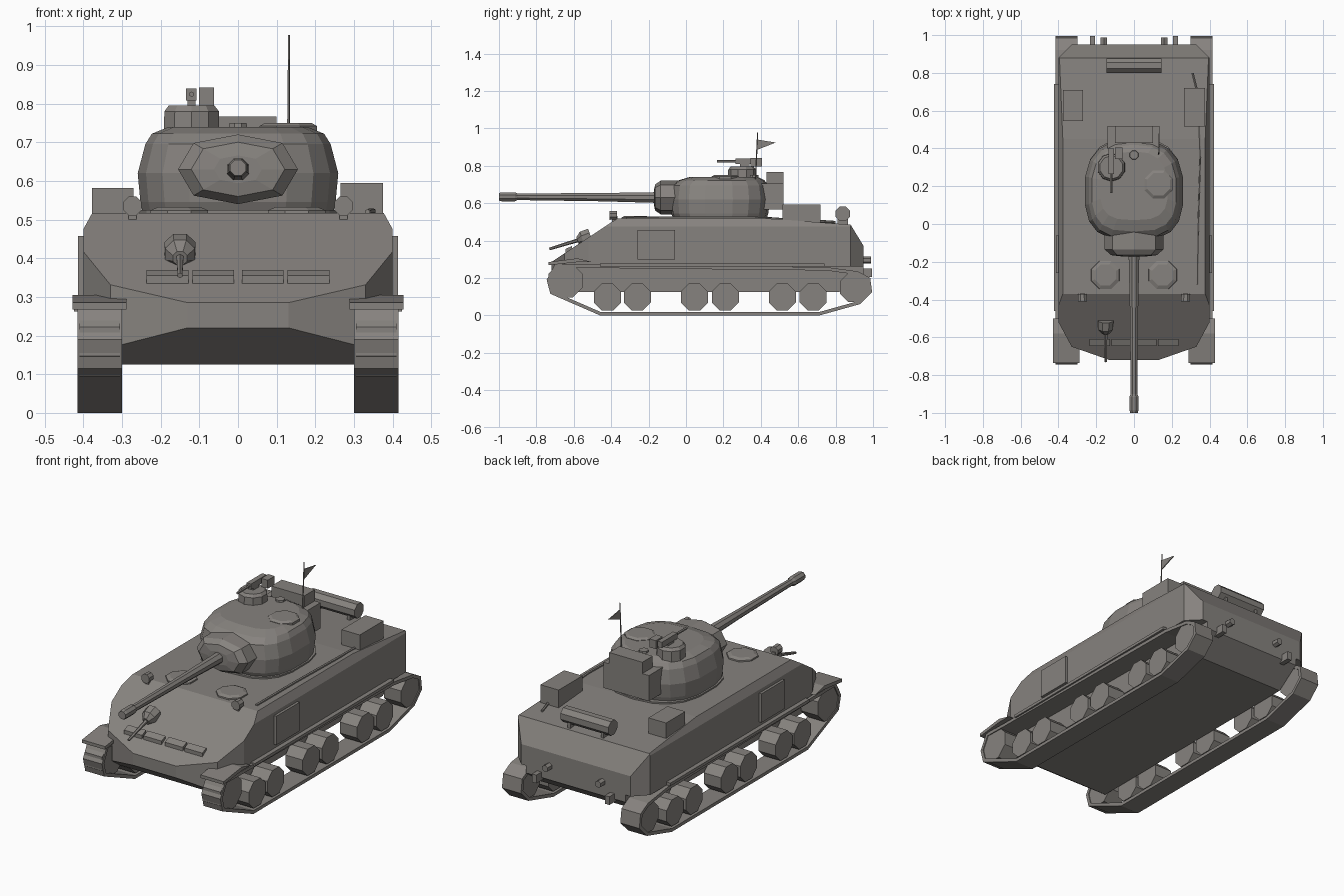
import bpy, bmesh, math
from mathutils import Vector

mat = bpy.data.materials.new("warm_grey")
mat.diffuse_color = (0.24, 0.225, 0.21, 1)


def finish(name, bm):
    bmesh.ops.recalc_face_normals(bm, faces=bm.faces[:])
    me = bpy.data.meshes.new(name)
    bm.to_mesh(me)
    bm.free()
    me.materials.append(mat)
    ob = bpy.data.objects.new(name, me)
    bpy.context.collection.objects.link(ob)
    return ob


def loft(name, rings, closed=False):
    """Skin a list of equal-length rings; closed joins last ring to first."""
    bm = bmesh.new()
    vs = [[bm.verts.new(p) for p in r] for r in rings]
    n = len(vs[0])
    for i in range(len(vs) if closed else len(vs) - 1):
        a, b = vs[i], vs[(i + 1) % len(vs)]
        for k in range(n):
            bm.faces.new((a[k], a[(k + 1) % n], b[(k + 1) % n], b[k]))
    if not closed:
        bm.faces.new(vs[0])
        bm.faces.new(vs[-1])
    return finish(name, bm)


def box_bm(x0, x1, y0, y1, z0, z1):
    bm = bmesh.new()
    bmesh.ops.create_cube(bm, size=1)
    for v in bm.verts:
        v.co = (x1 if v.co.x > 0 else x0, y1 if v.co.y > 0 else y0, z1 if v.co.z > 0 else z0)
    return bm


def box(name, *b):
    return finish(name, box_bm(*b))


def tube(name, stations, sides=8):
    """Round part through (point, radius) stations along a straight or bent path."""
    d = (Vector(stations[-1][0]) - Vector(stations[0][0])).normalized()
    up = Vector((0, 0, 1)) if abs(d.z) < 0.9 else Vector((0, 1, 0))
    u = d.cross(up).normalized()
    w = u.cross(d)
    rings = []
    for p, r in stations:
        rings.append([Vector(p) + r * (math.cos(a) * u + math.sin(a) * w)
                      for a in [2 * math.pi * (k + 0.5) / sides for k in range(sides)]])
    return loft(name, rings)


def prism(name, profile, x0, x1):
    """Extrude a (y, z) profile along x."""
    return loft(name, [[(x, y, z) for y, z in profile] for x in (x0, x1)])


def clip(bm, co, no):
    """Cut away everything on the normal's side of a plane and cap it."""
    r = bmesh.ops.bisect_plane(bm, geom=bm.verts[:] + bm.edges[:] + bm.faces[:],
                               plane_co=co, plane_no=no, clear_outer=True)
    edges = [e for e in r["geom_cut"] if isinstance(e, bmesh.types.BMEdge)]
    if edges:
        bmesh.ops.edgeloop_fill(bm, edges=edges)


def clip_front_corners(bm):
    for s in (-1, 1):
        clip(bm, (s * 0.33, -0.65, 0), (s * 0.13, -0.07, 0))
        clip(bm, (s * 0.33, -0.65, 0), (s * 0.07, -0.20, 0))


# Upper hull: box clipped by glacis, deck slopes and corner chamfers
bm = box_bm(-0.40, 0.40, -0.72, 0.95, 0.26, 0.517)
clip(bm, (0, -0.38, 0.51), (0, -0.225, 0.34))
clip(bm, (0, 0.45, 0.517), (0, 0.032, 0.43))
clip(bm, (0, 0.88, 0.485), (0, 0.115, 0.07))
for s in (-1, 1):
    clip(bm, (s * 0.40, 0, 0.475), (s * 0.04, 0, 0.022))
    clip(bm, (s * 0.40, 0.88, 0), (s * 0.07, 0.07, 0))
clip_front_corners(bm)
finish("upper_hull", bm)

# Lower hull between the tracks
bm = box_bm(-0.30, 0.30, -0.72, 0.95, 0.125, 0.26)
clip(bm, (0, -0.72, 0.22), (0, -0.095, -0.13))
clip(bm, (0, 0.82, 0.125), (0, 0.095, -0.13))
clip_front_corners(bm)
finish("lower_hull", bm)

# Tracks: closed belt with inner offset
path = [(-0.70, 0.275), (-0.745, 0.19), (-0.725, 0.115), (-0.46, 0.0), (0.715, 0.0),
        (0.93, 0.06), (0.995, 0.125), (0.985, 0.20), (0.92, 0.235), (0.75, 0.258), (-0.55, 0.272)]
inner = []
for i, p in enumerate(path):
    p, a, b = Vector(p), Vector(path[i - 1]), Vector(path[(i + 1) % len(path)])
    e1, e2 = (p - a).normalized(), (b - p).normalized()
    n1, n2 = Vector((-e1.y, e1.x)), Vector((-e2.y, e2.x))
    m = (n1 + n2).normalized()
    inner.append(p + m * 0.018 / max(0.5, m.dot(n1)))
for s in (-1, 1):
    side = "right" if s > 0 else "left"
    rings = [[(s * 0.30, *o), (s * 0.415, *o), (s * 0.415, *q), (s * 0.30, *q)]
             for o, q in zip(path, inner)]
    loft("track_" + side, rings, closed=True)

    # Wheels
    for y, z, r in [(-0.42, 0.098, 0.078), (-0.26, 0.098, 0.078), (0.045, 0.098, 0.078),
                    (0.21, 0.098, 0.078), (0.515, 0.098, 0.078), (0.68, 0.098, 0.078),
                    (-0.645, 0.185, 0.098), (0.90, 0.148, 0.084)]:
        tube("wheel_" + side, [((s * 0.305, y, z), r), ((s * 0.41, y, z), r)])

    # Fender, side flange and side armour plate
    prism("fender_" + side, [(-0.735, 0.268), (-0.735, 0.285), (-0.58, 0.305), (-0.50, 0.285), (-0.58, 0.285)],
          s * 0.288, s * 0.428)
    box("flange_" + side, *sorted((s * 0.39, s * 0.424)), -0.46, 0.74, 0.262, 0.278)
    box("side_plate_" + side, *sorted((s * 0.39, s * 0.414)), -0.26, -0.06, 0.30, 0.457)

    # Crew hatch, headlight, rear fittings
    tube("hull_hatch_" + side, [((s * 0.152, -0.27, 0.51), 0.082), ((s * 0.152, -0.27, 0.524), 0.08),
                                ((s * 0.152, -0.27, 0.532), 0.06)])
    tube("headlight_" + side, [((s * 0.273, -0.41, 0.535), 0.026), ((s * 0.273, -0.37, 0.535), 0.024)])
    box("headlight_foot_" + side, *sorted((s * 0.263, s * 0.283)), -0.395, -0.365, 0.495, 0.53)
    tube("tow_hook_" + side, [((s * 0.16, 0.94, 0.295), 0.019), ((s * 0.16, 0.988, 0.295), 0.019)], 6)
    box("tow_bracket_" + side, *sorted((s * 0.207, s * 0.234)), 0.92, 0.995, 0.205, 0.25)

# Spare bars on the front slope
for x in (-0.182, -0.064, 0.064, 0.182):
    prism("front_bar", [(-0.645, 0.33), (-0.645, 0.355), (-0.61, 0.37), (-0.61, 0.33)], x - 0.054, x + 0.054)

# Hull machine gun
tube("hull_gun_ball", [((-0.15, -0.51, 0.425), 0.044), ((-0.15, -0.555, 0.41), 0.042),
                       ((-0.15, -0.58, 0.40), 0.02)])
tube("hull_gun_barrel", [((-0.15, -0.55, 0.41), 0.011), ((-0.15, -0.73, 0.355), 0.007)], 6)

# Turret: squarish rings lofted upward
def plan(rx, y0, y1, z, sides=18):
    yc, pts = 0.185, []
    for k in range(sides):
        a = 2 * math.pi * (k + 0.5) / sides
        c, q = math.cos(a), math.sin(a)
        e = 2 / (3.0 if q < 0 else 2.5)
        ry = (yc - y0) if q < 0 else (y1 - yc)
        pts.append((rx * math.copysign(abs(c) ** e, c), yc + ry * math.copysign(abs(q) ** e, q), z))
    return pts


loft("turret", [plan(0.248, -0.065, 0.43, 0.512), plan(0.255, -0.08, 0.44, 0.545), plan(0.262, -0.085, 0.45, 0.62),
                plan(0.242, -0.075, 0.44, 0.695), plan(0.225, -0.04, 0.42, 0.722), plan(0.18, 0.02, 0.385, 0.74)])
loft("turret_ring", [plan(0.26, -0.085, 0.46, 0.51), plan(0.26, -0.085, 0.46, 0.525)])

# Gun shield: flattened octagon rings
def shield(k, y):
    pts = [(0.155, 0.0), (0.115, 0.068), (0, 0.09), (-0.115, 0.068),
           (-0.155, 0.0), (-0.115, -0.068), (0, -0.09), (0.115, -0.068)]
    return [(x * k, y, 0.63 + z * k) for x, z in pts]


loft("gun_shield", [shield(1, -0.02), shield(1, -0.135), shield(0.78, -0.165), shield(0.4, -0.172)])
tube("main_gun", [((0, -0.15, 0.63), 0.031), ((0, -0.45, 0.632), 0.024), ((0, -0.90, 0.634), 0.019),
                  ((0, -0.915, 0.634), 0.026), ((0, -0.985, 0.634), 0.026), ((0, -1.0, 0.634), 0.022)])

# Cupola, loader hatch, vent
tube("cupola", [((-0.12, 0.30, 0.71), 0.076), ((-0.12, 0.30, 0.78), 0.074), ((-0.12, 0.30, 0.795), 0.062)], 10)
tube("turret_hatch", [((0.13, 0.21, 0.715), 0.08), ((0.13, 0.21, 0.742), 0.08), ((0.13, 0.21, 0.75), 0.065)])
tube("vent", [((0, 0.365, 0.72), 0.028), ((0, 0.365, 0.75), 0.024)])

# Roof machine gun with ammunition box
tube("roof_gun_barrel", [((-0.12, 0.165, 0.824), 0.007), ((-0.12, 0.28, 0.824), 0.007)], 6)
box("roof_gun_body", -0.134, -0.107, 0.265, 0.40, 0.808, 0.839)
box("roof_gun_mount", -0.13, -0.11, 0.29, 0.34, 0.78, 0.81)
box("ammo_box", -0.101, -0.062, 0.345, 0.405, 0.795, 0.841)

# Bustle boxes
box("bustle_box", -0.14, 0.135, 0.40, 0.52, 0.565, 0.705)
box("bustle_pack", -0.10, 0.10, 0.43, 0.52, 0.705, 0.767)

# Antenna with pennant
tube("antenna", [((0.13, 0.37, 0.70), 0.004), ((0.132, 0.383, 0.977), 0.003)], 5)
prism("pennant", [(0.38, 0.94), (0.48, 0.924), (0.38, 0.885)], 0.129, 0.134)

# Stowage on the rear deck
box("stowage_left", -0.377, -0.27, 0.545, 0.71, 0.48, 0.582)
box("stowage_right", 0.265, 0.375, 0.515, 0.72, 0.48, 0.594)
tube("bedroll", [((-0.145, 0.838, 0.543), 0.042), ((0.145, 0.838, 0.543), 0.042)])
for x in (-0.1, 0.1):
    box("bedroll_strap", x - 0.008, x + 0.008, 0.81, 0.866, 0.47, 0.53)

# Tow cable along the right deck edge
tube("tow_cable", [((0.335, -0.32, 0.52), 0.007), ((0.34, 0.0, 0.522), 0.007), ((0.35, 0.35, 0.522), 0.007),
                   ((0.335, 0.70, 0.505), 0.007), ((0.31, 0.80, 0.498), 0.007)], 6)
